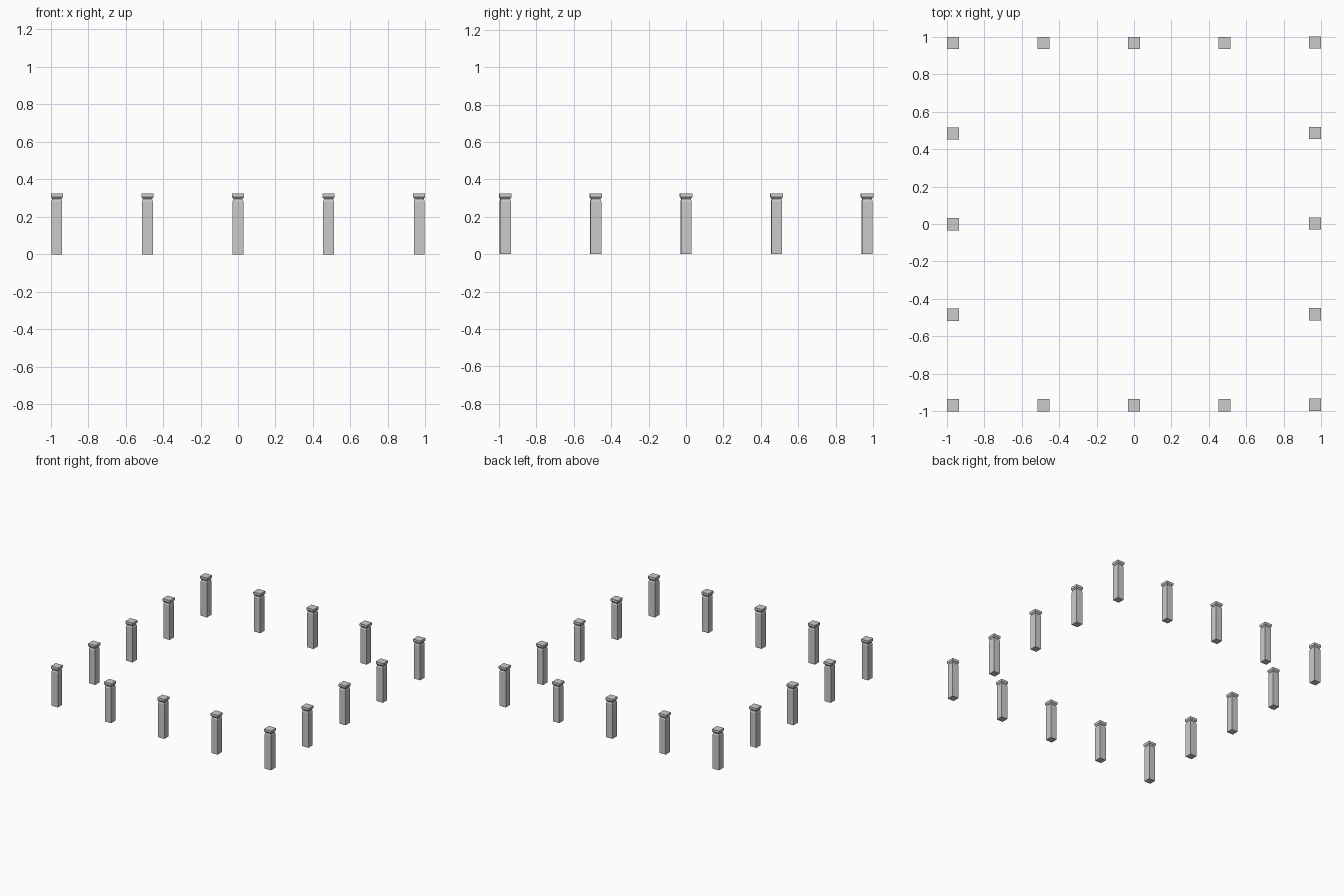
import bpy, bmesh

if "Cube" in bpy.data.objects:
    bpy.data.objects.remove(bpy.data.objects["Cube"])

PITCH = 0.4835


def square_profile(name, profile):
    """Closed square-section solid from (half_width, z) steps."""
    bm = bmesh.new()
    rings = []
    for h, z in profile:
        rings.append([bm.verts.new((sx * h, sy * h, z))
                      for sx, sy in ((-1, -1), (1, -1), (1, 1), (-1, 1))])
    for a, b in zip(rings, rings[1:]):
        for i in range(4):
            j = (i + 1) % 4
            bm.faces.new((a[i], a[j], b[j], b[i]))
    bm.faces.new(rings[0][::-1])
    bm.faces.new(rings[-1])
    mesh = bpy.data.meshes.new(name)
    bm.to_mesh(mesh)
    bm.free()
    return mesh


# Post shaft with narrowed neck, and flared flat cap
shaft = square_profile("post_shaft", [(0.0285, 0), (0.0285, 0.282), (0.024, 0.298)])
cap = square_profile("post_cap", [(0.025, 0.296), (0.0325, 0.306), (0.0325, 0.325)])

# Posts around the perimeter of a square; right-hand row sits slightly further back
for i in range(-2, 3):
    for j in range(-2, 3):
        if max(abs(i), abs(j)) < 2:
            continue
        dy = 0.002 if i == 2 else -0.001
        for mesh in (shaft, cap):
            ob = bpy.data.objects.new(mesh.name, mesh)
            ob.location = (i * PITCH, j * PITCH + dy, 0)
            bpy.context.collection.objects.link(ob)
